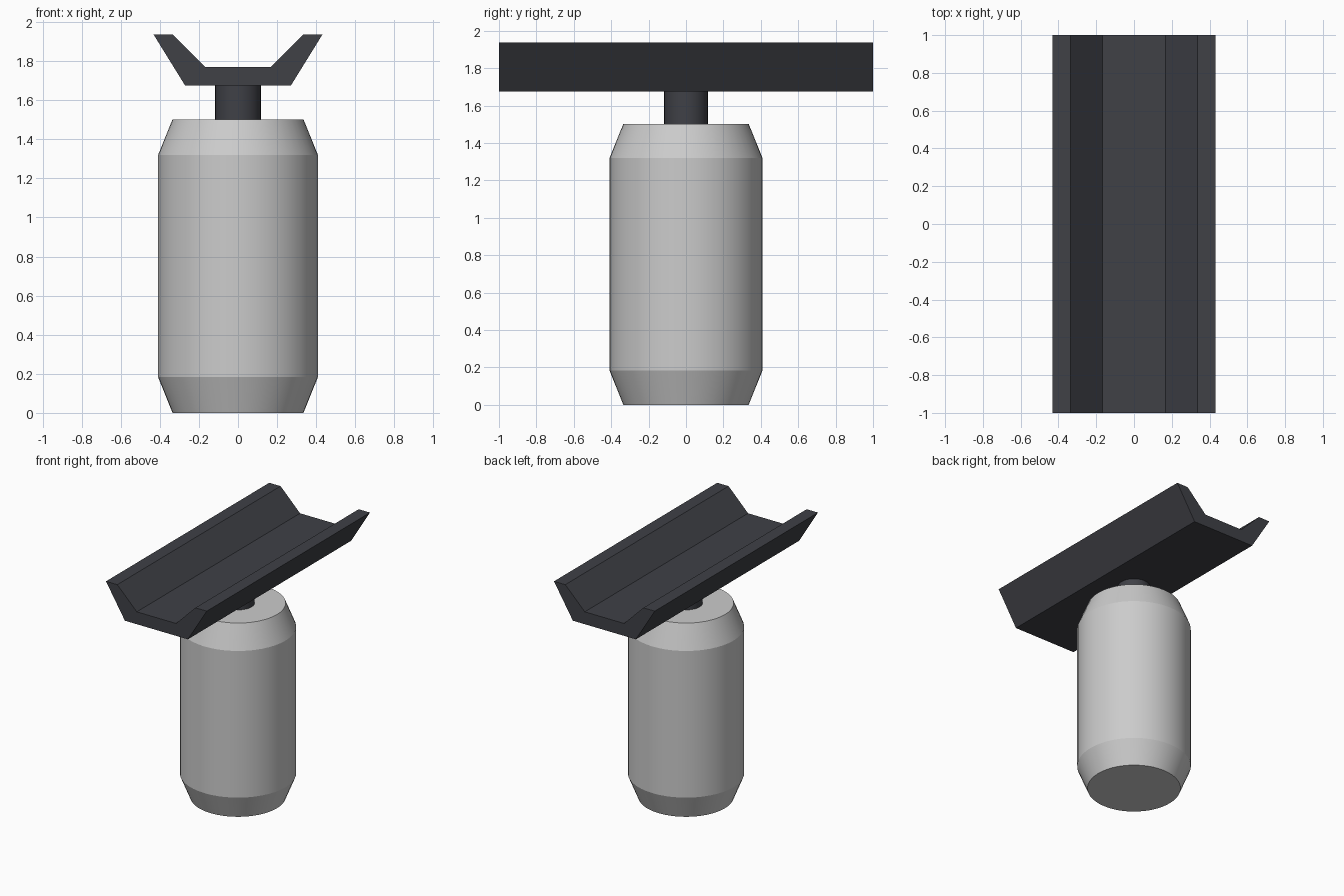
import bpy, bmesh, math

if "Cube" in bpy.data.objects:
    bpy.data.objects.remove(bpy.data.objects["Cube"])

dark = bpy.data.materials.new("dark_metal")
dark.diffuse_color = (0.05, 0.052, 0.062, 1)
dark.use_nodes = True
dark.node_tree.nodes["Principled BSDF"].inputs["Base Color"].default_value = dark.diffuse_color


def finish(name, bm, mat=None, smooth=True):
    bmesh.ops.recalc_face_normals(bm, faces=bm.faces)
    me = bpy.data.meshes.new(name)
    bm.to_mesh(me)
    bm.free()
    ob = bpy.data.objects.new(name, me)
    bpy.context.collection.objects.link(ob)
    if mat:
        me.materials.append(mat)
    if smooth:
        bpy.ops.object.select_all(action='DESELECT')
        ob.select_set(True)
        bpy.context.view_layer.objects.active = ob
        bpy.ops.object.shade_smooth_by_angle(angle=math.radians(18))
    return ob


def turned(name, profile, segments, mat=None):
    """Capped solid of revolution from (radius, z) points."""
    bm = bmesh.new()
    rings = []
    for r, z in profile:
        rings.append([bm.verts.new((r * math.cos(2 * math.pi * i / segments),
                                    r * math.sin(2 * math.pi * i / segments), z))
                      for i in range(segments)])
    for a, b in zip(rings, rings[1:]):
        for i in range(segments):
            j = (i + 1) % segments
            bm.faces.new((a[i], a[j], b[j], b[i]))
    bm.faces.new(rings[0])
    bm.faces.new(rings[-1])
    return finish(name, bm, mat)


# Cylindrical body with tapered ends
turned("body", [(0.335, 0), (0.409, 0.183), (0.409, 1.32), (0.335, 1.502)], 48)

# Short stem joining the body and the cradle
turned("stem", [(0.117, 1.502), (0.117, 1.674)], 32, dark)

# Channel-shaped cradle: mirrored half profile swept along y
half = [(0.27, 1.674), (0.432, 1.936), (0.335, 1.936), (0.168, 1.77)]
outline = half + [(-x, z) for x, z in reversed(half)]
bm = bmesh.new()
front = [bm.verts.new((x, -1, z)) for x, z in outline]
back = [bm.verts.new((x, 1, z)) for x, z in outline]
n = len(outline)
for i in range(n):
    j = (i + 1) % n
    bm.faces.new((front[i], front[j], back[j], back[i]))
# End caps as a floor quad and two wall quads
for v in (front, back):
    bm.faces.new((v[0], v[3], v[4], v[7]))
    bm.faces.new(v[0:4])
    bm.faces.new(v[4:8])
finish("cradle", bm, dark, smooth=False)
